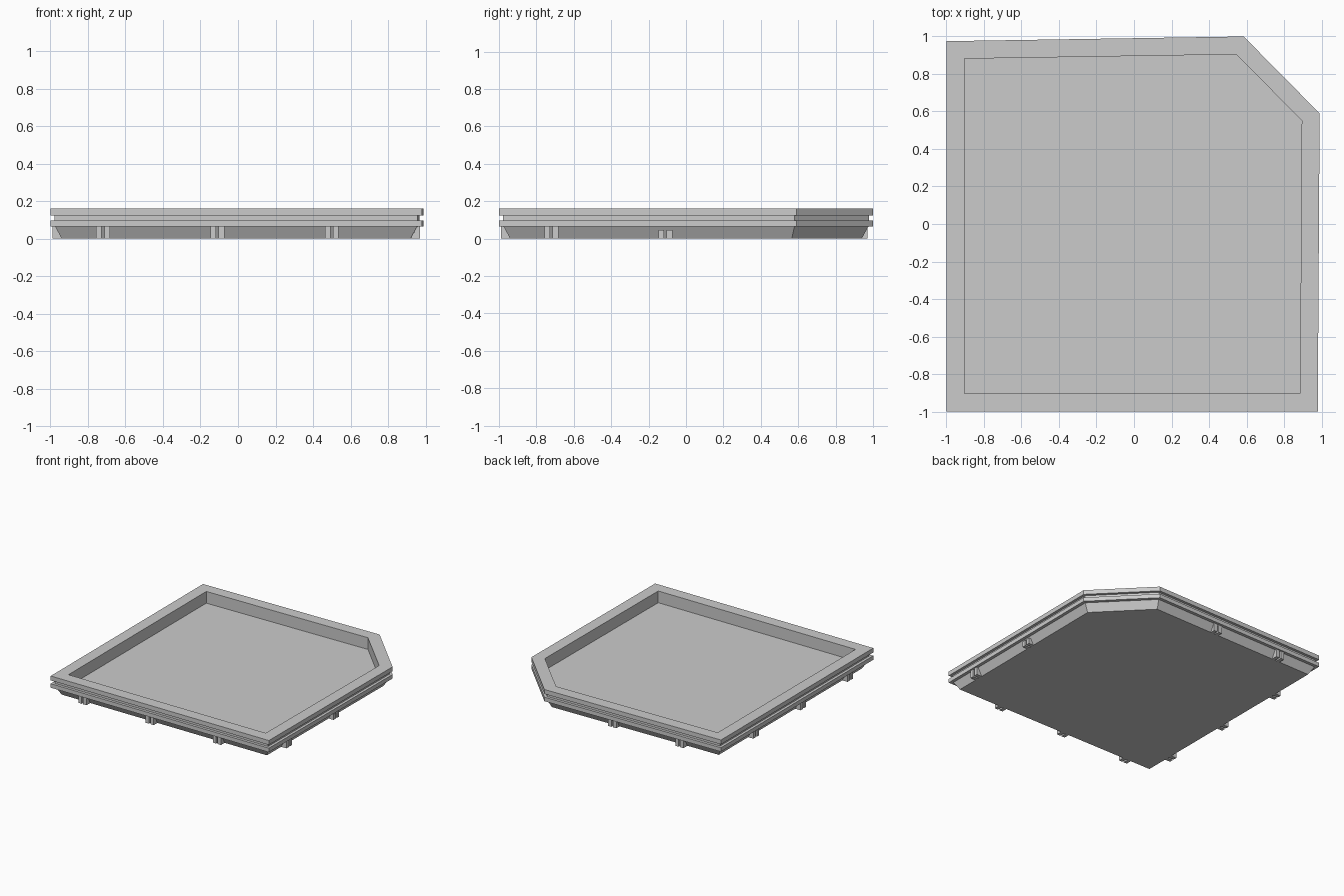
import bpy, bmesh
from mathutils import Vector

if "Cube" in bpy.data.objects:
    bpy.data.objects.remove(bpy.data.objects["Cube"])

# Outer plan of the tray, counter-clockwise, one corner cut off
OUTLINE = [(-1, -1), (0.98, -1), (0.99, 0.59), (0.585, 1), (-1, 0.975)]


def inset(points, d):
    """Move every edge of a convex plan inward by d."""
    pts = [Vector(p) for p in points]
    result = []
    for i, p in enumerate(pts):
        e1 = (p - pts[i - 1]).normalized()
        e2 = (pts[(i + 1) % len(pts)] - p).normalized()
        n1, n2 = Vector((-e1.y, e1.x)), Vector((-e2.y, e2.x))
        result.append(p + (n1 + n2) * (d / (1 + n1.dot(n2))))
    return result


def finish(bm, name):
    bmesh.ops.recalc_face_normals(bm, faces=bm.faces)
    mesh = bpy.data.meshes.new(name)
    bm.to_mesh(mesh)
    bm.free()
    obj = bpy.data.objects.new(name, mesh)
    bpy.context.collection.objects.link(obj)
    return obj


def loft(name, profile):
    """Sweep a list of (inset, height) steps around the plan and cap both ends."""
    bm = bmesh.new()
    loops = [[bm.verts.new((p.x, p.y, z)) for p in inset(OUTLINE, d)]
             for d, z in profile]
    n = len(OUTLINE)
    for a, b in zip(loops, loops[1:]):
        for i in range(n):
            j = (i + 1) % n
            bm.faces.new((a[i], a[j], b[j], b[i]))
    bm.faces.new(loops[0][::-1])
    bm.faces.new(loops[-1])
    return finish(bm, name)


# Tray: tapered base, two rims with a groove between, sunken floor
loft("tray", [(0.06, 0), (0.025, 0.064), (0, 0.064), (0, 0.097),
              (0.022, 0.097), (0.022, 0.124), (0, 0.124), (0, 0.16),
              (0.095, 0.16), (0.095, 0.064)])


def clip(name, centre, outward, height=0.064):
    """Pair of upright prongs standing against the tapered base."""
    o = Vector((*outward, 0))
    t = Vector((-o.y, o.x, 0))
    bm = bmesh.new()
    for s in (-1, 1):
        geom = bmesh.ops.create_cube(bm, size=1)["verts"]
        for v in geom:
            c = v.co.copy()
            v.co = (Vector((*centre, 0)) + t * (s * 0.022 + c.x * 0.03)
                    + o * (c.y * 0.06 - 0.042)
                    + Vector((0, 0, (c.z + 0.5) * height)))
    return finish(bm, name)


# Clips along the four long sides
for i, k in enumerate((-0.72, -0.11, 0.5)):
    clip(f"front_clip_{i}", (k, -1), (0, -1))
    clip(f"left_clip_{i}", (-1, k), (-1, 0))
for i, (y, h) in enumerate(((-0.72, 0.064), (-0.11, 0.047))):
    clip(f"right_clip_{i}", (0.982, y), (1, 0), h)
for i, x in enumerate((-0.62, -0.01)):
    clip(f"back_clip_{i}", (x, 0.983), (0, 1))
